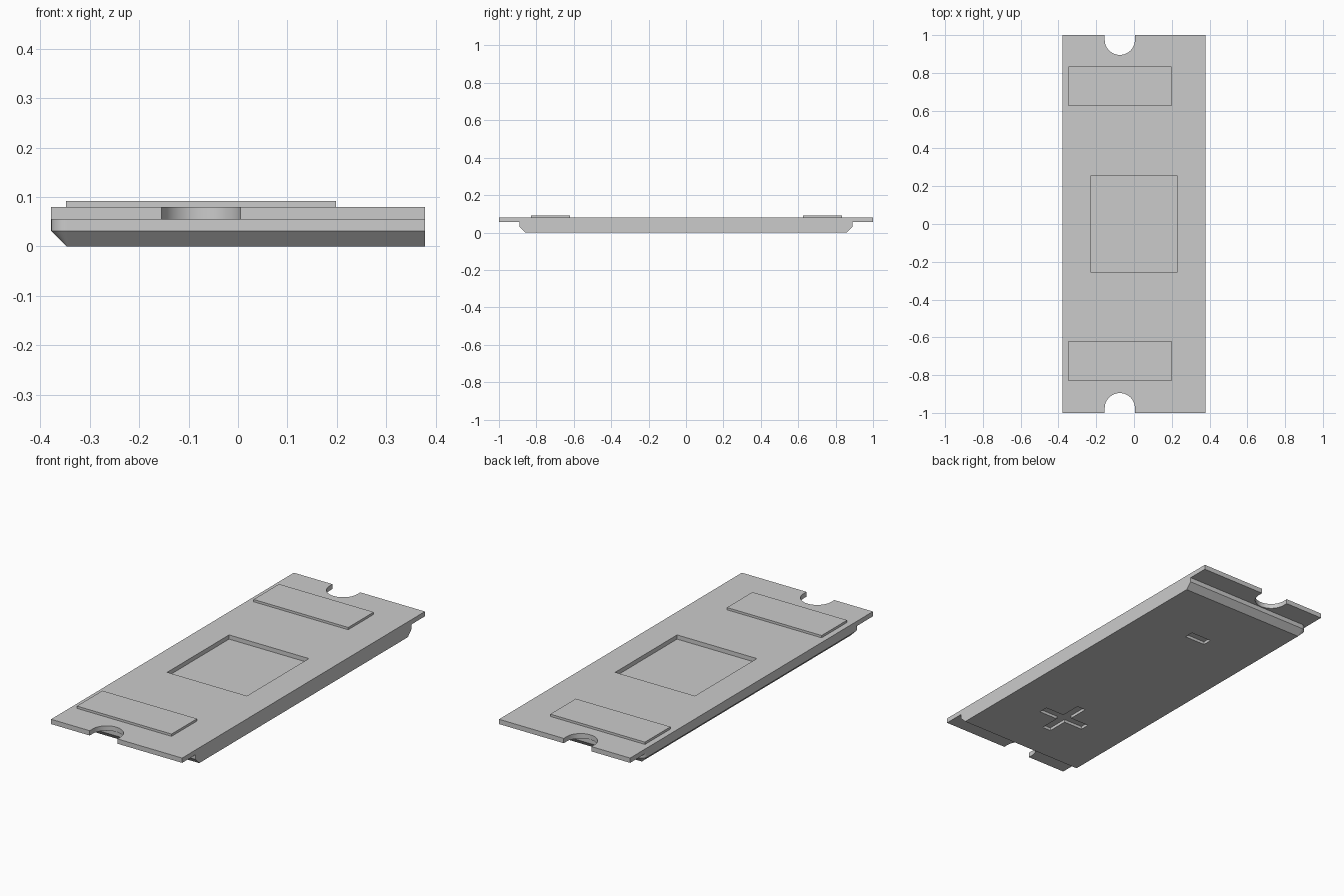
import bpy, bmesh, math
from mathutils import Vector

cube = bpy.data.objects.get("Cube")
if cube:
    bpy.data.objects.remove(cube, do_unlink=True)

grey = bpy.data.materials.new("plain grey")
grey.use_nodes = True
grey.diffuse_color = (0.6, 0.6, 0.6, 1)
grey.node_tree.nodes["Principled BSDF"].inputs["Base Color"].default_value = (0.6, 0.6, 0.6, 1)

HALF_X, BODY_Y = 0.378, 0.89
UNDER, TOP = 0.055, 0.08
NOTCH_X, NOTCH_R, NOTCH_Y = -0.075, 0.08, 0.975


def loft(name, rings):
    """Solid skinned through rings of equal point count."""
    bm = bmesh.new()
    loops = [[bm.verts.new(p) for p in ring] for ring in rings]
    bm.faces.new(loops[0])
    bm.faces.new(loops[-1])
    for a, b in zip(loops, loops[1:]):
        for i in range(len(a)):
            j = (i + 1) % len(a)
            bm.faces.new((a[i], a[j], b[j], b[i]))
    bmesh.ops.recalc_face_normals(bm, faces=bm.faces)
    mesh = bpy.data.meshes.new(name)
    bm.to_mesh(mesh)
    bm.free()
    mesh.materials.append(grey)
    obj = bpy.data.objects.new(name, mesh)
    bpy.context.collection.objects.link(obj)
    return obj


def box(name, x, y, z):
    corners = [(x[0], y[0]), (x[1], y[0]), (x[1], y[1]), (x[0], y[1])]
    return loft(name, [[(*c, h) for c in corners] for h in z])


def arc(cx, cy, r, start, end, n):
    angles = [math.radians(start + (end - start) * i / n) for i in range(n + 1)]
    return [(cx + r * math.cos(a), cy + r * math.sin(a)) for a in angles]


def combine(target, other, operation):
    mod = target.modifiers.new(other.name, "BOOLEAN")
    mod.operation = operation
    mod.solver = "EXACT"
    mod.object = other
    bpy.context.view_layer.objects.active = target
    bpy.ops.object.modifier_apply(modifier=mod.name)
    bpy.data.objects.remove(other, do_unlink=True)


# Top plate outline with a round notch in each end
front = [(-HALF_X, -1), (NOTCH_X - NOTCH_R, -1)]
front += arc(NOTCH_X, -NOTCH_Y, NOTCH_R, 180, 0, 24)
front += [(NOTCH_X + NOTCH_R, -1), (HALF_X, -1)]
outline = front + [(x, -y) for x, y in reversed(front)]
housing = loft("housing", [[(*p, z) for p in outline] for z in (UNDER, TOP)])


# Lower body: chamfered on three sides, rounded at its two right corners
def body_ring(inset, radius, z):
    x, y = -HALF_X + inset, BODY_Y - inset
    pts = [(HALF_X, -y), (HALF_X, y)]
    pts += arc(x + radius, y - radius, radius, 90, 180, 8)
    pts += arc(x + radius, -y + radius, radius, 180, 270, 8)
    return [(*p, z) for p in pts]


body = loft("lower_body", [body_ring(0.031, 0.002, 0), body_ring(0, 0.033, 0.031),
                           body_ring(0, 0.033, UNDER)])
combine(housing, body, "UNION")

# Square recess in the top
combine(housing, box("top_recess", (-0.23, 0.23), (-0.255, 0.255), (TOP - 0.022, 0.2)), "DIFFERENCE")

# Engraved polarity marks underneath
MARK_X, MARK_Y, DEPTH = 0.02, 0.52, 0.015


def groove(name, y, half_x, half_y):
    return box(name, (MARK_X - half_x, MARK_X + half_x), (y - half_y, y + half_y), (-0.1, DEPTH))


cross = groove("cross_groove", -MARK_Y, 0.135, 0.025)
combine(cross, groove("cross_bar", -MARK_Y, 0.025, 0.135), "UNION")
combine(housing, cross, "DIFFERENCE")
combine(housing, groove("dash_groove", MARK_Y, 0.06, 0.025), "DIFFERENCE")

# Raised pads near the ends
for name, y in (("front_pad", -0.725), ("back_pad", 0.73)):
    box(name, (-0.348, 0.198), (y - 0.105, y + 0.105), (TOP, 0.092))

# Smooth the curved walls, keep edges sharp
bpy.ops.object.select_all(action="DESELECT")
housing.select_set(True)
bpy.context.view_layer.objects.active = housing
bpy.ops.object.shade_smooth_by_angle(angle=math.radians(30))
